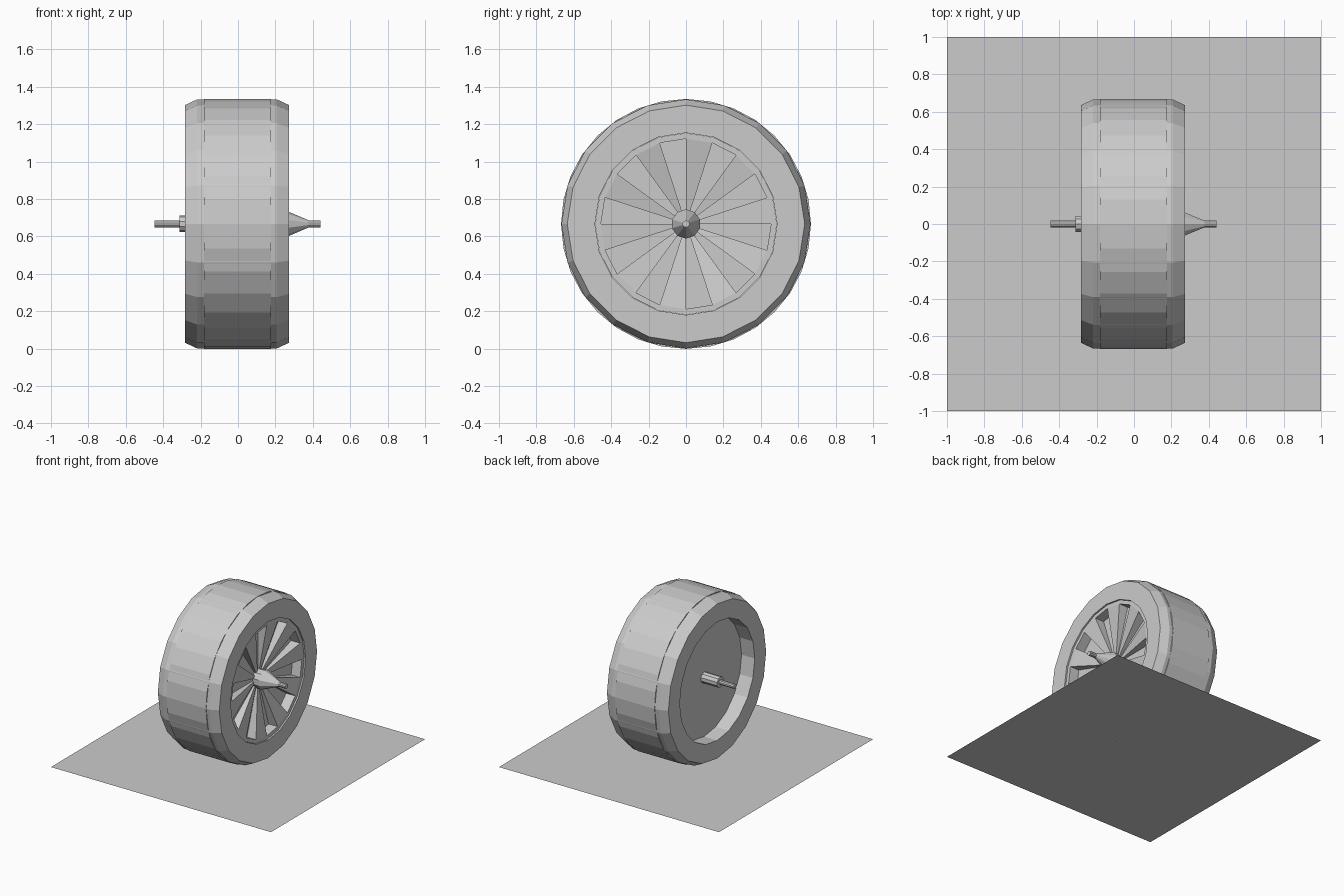
import bpy, bmesh, math

if "Cube" in bpy.data.objects:
    bpy.data.objects.remove(bpy.data.objects["Cube"])

CZ = 0.667  # axle height


def ring_point(x, r, k, n):
    a = 2 * math.pi * k / n
    return (x, r * math.sin(a), CZ + r * math.cos(a))


def finish(name, bm):
    bmesh.ops.remove_doubles(bm, verts=bm.verts, dist=1e-5)
    bmesh.ops.recalc_face_normals(bm, faces=bm.faces)
    mesh = bpy.data.meshes.new(name)
    bm.to_mesh(mesh)
    bm.free()
    obj = bpy.data.objects.new(name, mesh)
    bpy.context.collection.objects.link(obj)
    return obj


def lathe(name, profile, n, closed):
    """Spin (x, radius) points round the axle; closed loops make tubes, open ones get caps."""
    bm = bmesh.new()
    rings = [[bm.verts.new(ring_point(x, r, k, n)) for k in range(n)] for x, r in profile]
    pairs = list(zip(rings, rings[1:]))
    if closed:
        pairs.append((rings[-1], rings[0]))
    else:
        bm.faces.new(rings[0])
        bm.faces.new(rings[-1])
    for a, b in pairs:
        for k in range(n):
            j = (k + 1) % n
            bm.faces.new((a[k], a[j], b[j], b[k]))
    return finish(name, bm)


# Ground sheet
bpy.ops.mesh.primitive_plane_add(size=2, location=(0, 0, 0))
bpy.context.object.name = "ground_sheet"

# Tyre body with chamfered shoulders, and the finer tread band around it
lathe("tyre", [(-0.284, 0.487), (-0.284, 0.635), (-0.218, 0.666), (0.207, 0.666),
               (0.274, 0.635), (0.274, 0.487)], 20, True)
lathe("tread_band", [(-0.182, 0.64), (-0.182, 0.668), (0.177, 0.668), (0.177, 0.64)], 32, True)

# Wheel rim: ten sloping blades alternating with ten sunken flat gaps
N, R_OUT, R_IN = 20, 0.486, 0.455
FRONT, FLOOR, BACK = 0.262, 0.18, -0.165
bm = bmesh.new()


def face(*pts):
    bm.faces.new([bm.verts.new(p) for p in pts])


centre = (FLOOR, 0, CZ)
for k in range(N):
    f0, f1 = (ring_point(FRONT, R_IN, i, N) for i in (k, k + 1))
    d0, d1 = (ring_point(FLOOR, R_IN, i, N) for i in (k, k + 1))
    o0, o1 = (ring_point(FRONT, R_OUT, i, N) for i in (k, k + 1))
    b0, b1 = (ring_point(BACK, R_OUT, i, N) for i in (k, k + 1))
    face(f0, f1, o1, o0)            # front lip
    face(o0, o1, b1, b0)            # outer wall
    face(f0, d0, centre)            # blade side
    if k % 2 == 0:
        face(f0, f1, centre)        # blade
    else:
        face(d0, d1, centre)        # gap floor
        face(d0, d1, f1, f0)        # gap outer wall
face(*[ring_point(BACK, R_OUT, k, N) for k in range(N)])
finish("wheel_rim", bm)

# Hub with pointed cap on the outside, stepped axle on the inside
lathe("hub_cap", [(0.17, 0.075), (0.24, 0.078), (0.378, 0.019), (0.442, 0.019)], 10, False)
lathe("axle", [(-0.447, 0.019), (-0.313, 0.019), (-0.313, 0.044), (-0.155, 0.044)], 10, False)
